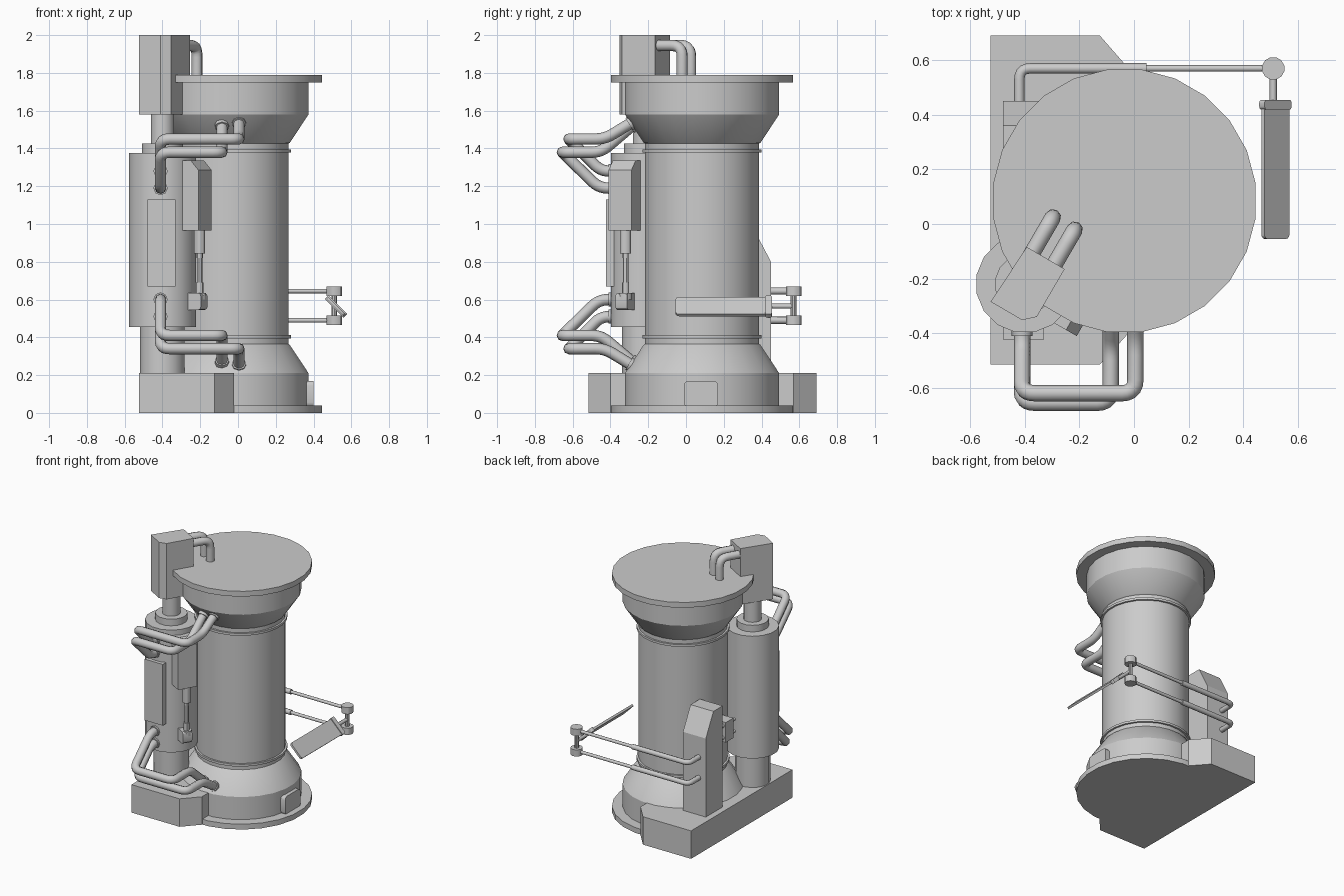
import bpy, bmesh, math
from mathutils import Vector, Matrix

if "Cube" in bpy.data.objects:
    bpy.data.objects.remove(bpy.data.objects["Cube"])

CX, CY = -0.035, 0.085      # main column axis
TX, TY = -0.40, -0.22       # side tank axis
TILT = -math.radians(30)    # turn of the control box and actuator


def finish(name, bm, angle=30):
    bmesh.ops.recalc_face_normals(bm, faces=bm.faces)
    me = bpy.data.meshes.new(name)
    bm.to_mesh(me)
    bm.free()
    ob = bpy.data.objects.new(name, me)
    bpy.context.collection.objects.link(ob)
    smooth(ob, angle)
    return ob


def smooth(ob, angle=30):
    bpy.ops.object.select_all(action='DESELECT')
    ob.select_set(True)
    bpy.context.view_layer.objects.active = ob
    bpy.ops.object.shade_smooth_by_angle(angle=math.radians(angle))


def lathe(name, x, y, profile, n):
    """Closed turned part from (radius, z) pairs."""
    bm = bmesh.new()
    rings = [[bm.verts.new((x + r * math.cos(2 * math.pi * (i + .5) / n),
                            y + r * math.sin(2 * math.pi * (i + .5) / n), z))
              for i in range(n)] for r, z in profile]
    for a, b in zip(rings, rings[1:]):
        for i in range(n):
            j = (i + 1) % n
            bm.faces.new((a[i], a[j], b[j], b[i]))
    bm.faces.new(rings[0])
    bm.faces.new(rings[-1])
    return finish(name, bm)


def extrude(name, pts, vec, matrix=None):
    """Prism from a planar outline of 3D points."""
    bm = bmesh.new()
    f = bm.faces.new([bm.verts.new(p) for p in pts])
    r = bmesh.ops.extrude_face_region(bm, geom=[f])
    bmesh.ops.translate(bm, vec=vec, verts=[v for v in r['geom'] if isinstance(v, bmesh.types.BMVert)])
    if matrix:
        bm.transform(matrix)
    return finish(name, bm, 20)


def box(name, centre, size, rot=None, bevel=0, axis=None):
    """Box, optionally rounding only the edges parallel to one axis."""
    bm = bmesh.new()
    bmesh.ops.create_cube(bm, size=1)
    bm.transform(Matrix.Diagonal((*size, 1)))
    if bevel:
        edges = [e for e in bm.edges if axis is None or
                 abs((e.verts[0].co - e.verts[1].co).normalized()[axis]) > .9]
        bmesh.ops.bevel(bm, geom=edges, offset=bevel, segments=3, profile=.5, affect='EDGES')
    bm.transform(Matrix.Translation(centre) @ (rot or Matrix()))
    return finish(name, bm)


def tube(name, pts, r, fillet=0.05):
    """Round pipe along a path with rounded corners."""
    p = [Vector(q) for q in pts]
    path = [p[0]]
    for a, b, c in zip(p, p[1:], p[2:]):
        f = min(fillet, (a - b).length * .49, (c - b).length * .49)
        s, e = b + (a - b).normalized() * f, b + (c - b).normalized() * f
        for k in range(6):
            t = k / 5
            path.append(s * (1 - t) ** 2 + b * 2 * t * (1 - t) + e * t * t)
    path.append(p[-1])
    cu = bpy.data.curves.new(name, 'CURVE')
    cu.dimensions = '3D'
    cu.bevel_depth, cu.bevel_resolution, cu.use_fill_caps = r, 2, True
    sp = cu.splines.new('POLY')
    sp.points.add(len(path) - 1)
    for q, v in zip(sp.points, path):
        q.co = (*v, 1)
    ob = bpy.data.objects.new(name, cu)
    bpy.context.collection.objects.link(ob)
    bpy.ops.object.select_all(action='DESELECT')
    ob.select_set(True)
    bpy.context.view_layer.objects.active = ob
    bpy.ops.object.convert(target='MESH')
    smooth(bpy.context.object, 50)


# Main column with flanges, drums, cones and ring bands
half = [(.485, 0), (.485, .04), (.412, .04), (.412, .21), (.312, .36), (.304, .365), (.304, .395),
        (.318, .395), (.318, .412), (.304, .412)]
top = [(r, 1.79 - z) for r, z in reversed(half)]
lathe("main_column", CX, CY, half + top, 24)
box("drum_hatch", (.365, .08, .10), (.07, .18, .14), bevel=.025, axis=0)

# Base block with chamfered corners
extrude("base_block", [(-.525, -.515, 0), (-.125, -.515, 0), (-.02, -.40, 0),
                       (-.02, .57, 0), (-.125, .69, 0), (-.525, .69, 0)], (0, 0, .21))

# Side tank with foot, collar and post
lathe("side_tank", TX, TY, [(.12, .2), (.12, .455), (.18, .455), (.18, 1.375), (.11, 1.375),
                            (.11, 1.425), (.062, 1.425), (.062, 1.6)], 16)
box("tank_panel", (-.405, -.385, .90), (.15, .075, .46))

# Control box on the post, with one corner cut
extrude("control_box", [(-.393, -.084, 1.58), (-.254, -.165, 1.58), (-.356, -.34, 1.58),
                        (-.41, -.352, 1.58), (-.525, -.285, 1.58)], (0, 0, .42))
for i, (x, y) in enumerate([(-.297, .025), (-.217, -.02)]):
    tube(f"control_pipe_{i}", [(x - .1, y - .172, 1.945), (x, y, 1.945), (x, y, 1.77)], .03, .06)

# Hoses between tank and column; the lower pair mirrors the upper pair about z = 0.895
hoses = [[(-.41, -.36, 1.28), (-.41, -.45, 1.28), (-.41, -.62, 1.45), (.005, -.62, 1.45),
          (.005, -.43, 1.45), (.005, -.25, 1.56)],
         [(-.41, -.36, 1.19), (-.41, -.46, 1.19), (-.41, -.655, 1.38), (-.085, -.655, 1.38),
          (-.085, -.45, 1.38), (-.085, -.25, 1.55)]]
for i, pts in enumerate(hoses):
    for side in ("upper", "lower"):
        q = [Vector(v) if side == "upper" else Vector((v[0], v[1], 1.79 - v[2])) for v in pts]
        tube(f"{side}_hose_{i}", q, .03)
        tube(f"{side}_hose_tank_collar_{i}", [q[0], q[0] + Vector((0, -.05, 0))], .038)
        d = (q[-2] - q[-1]).normalized()
        tube(f"{side}_hose_column_collar_{i}", [q[-1], q[-1] + d * .06], .038)

# Actuator on the tank: sloped housing, rod and foot
turn = Matrix.Translation((-.2225, -.3225, 0)) @ Matrix.Rotation(TILT, 4, 'Z')
extrude("actuator_housing", [(-.055, -.07, .965), (.055, -.07, .965), (.055, -.07, 1.285),
                             (.01, -.07, 1.335), (-.055, -.07, 1.335)], (0, .14, 0), turn)
lathe("actuator_rod", -.203, -.32, [(.03, .98), (.03, .845), (.017, .845), (.017, .82), (.015, .82),
                                    (.015, .69), (.02, .69), (.02, .635), (.036, .635), (.036, .6)], 12)
box("actuator_foot", (-.222, -.318, .59), (.10, .07, .09), Matrix.Rotation(TILT, 4, 'Z'), .02, 1)

# Rear cabinet with sloped top
extrude("rear_cabinet", [(-.48, .25, .2), (-.48, .45, .2), (-.48, .45, .80), (-.48, .36, .97),
                         (-.48, .25, .97)], (.19, 0, 0))

# Small coupling between column and tank side, with pins
box("coupling_block", (-.36, .09, .71), (.13, .09, .15))
for i, z in enumerate((.665, .755)):
    tube(f"coupling_pin_{i}", [(-.40, .0, z), (-.40, .18, z)], .014)

# Swing arm: two bent bars, joints, post and tilted paddle
AX, AY = .51, .57
for i, z in enumerate((.645, .49)):
    tube(f"arm_sleeve_{i}", [(-.42, .43, z), (-.42, .57, z), (.045, .57, z)], .019, .04)
    tube(f"arm_rod_{i}", [(.03, .57, z), (AX, AY, z)], .012)
    lathe(f"arm_joint_{i}", AX, AY, [(.042, z - .025), (.042, z + .025)], 12)
lathe("arm_post", AX, AY, [(.016, .48), (.016, .65)], 10)
tube("paddle_pin", [(AX, AY, .565), (AX, .42, .565)], .013)
lean = Matrix.Rotation(math.radians(45), 4, 'Y')
box("paddle", (.518, .19, .563), (.13, .49, .016), lean, .018, 2)
box("paddle_clamp", (.518, .437, .563), (.14, .036, .028), lean, .012, 2)
